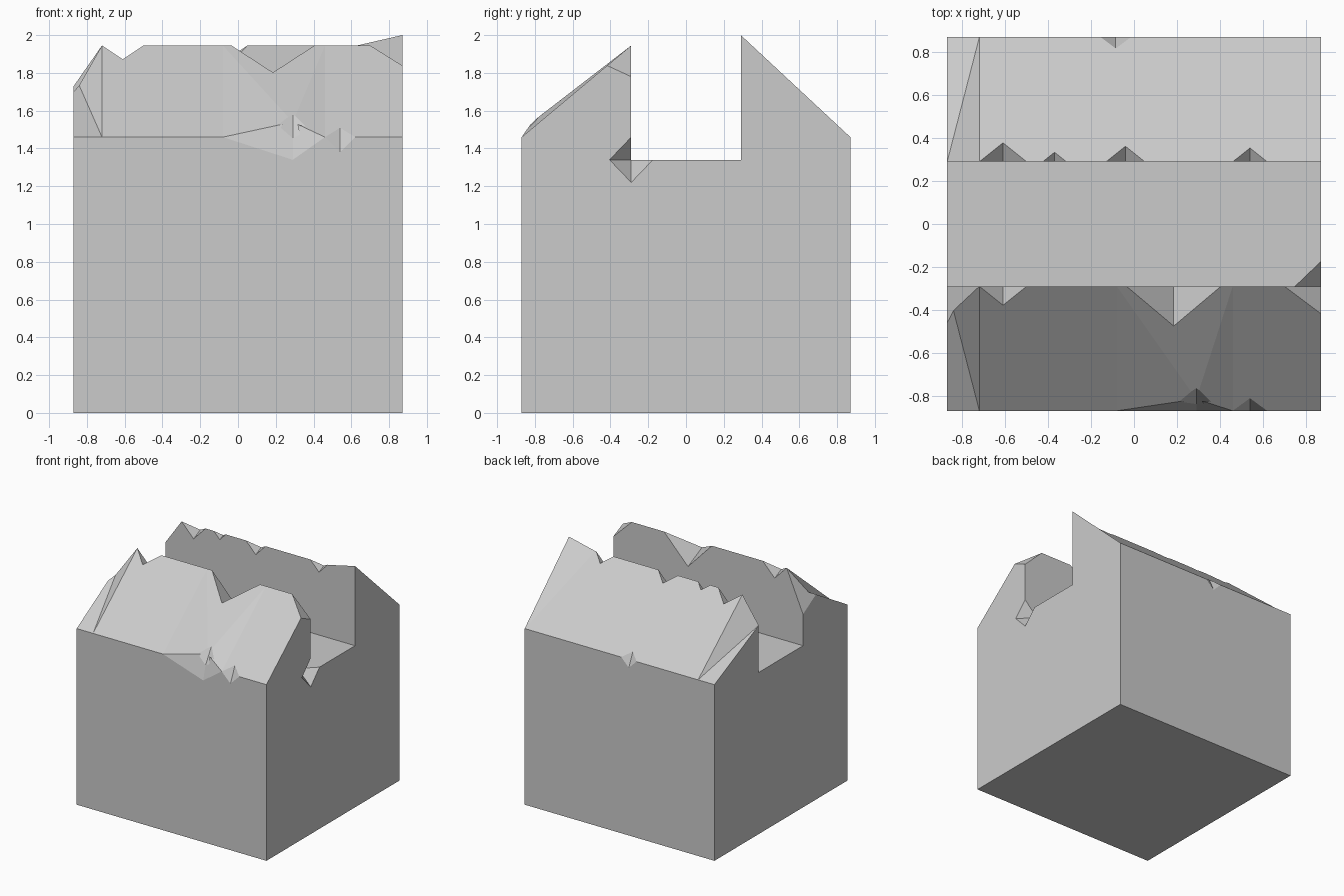
import bpy, bmesh
from mathutils import Vector as V

if "Cube" in bpy.data.objects:
    bpy.data.objects.remove(bpy.data.objects["Cube"])

W, G, FLOOR, EAVE, RIDGE = 0.87, 0.29, 1.34, 1.46, 1.945


def mesh_object(name, bm):
    bmesh.ops.recalc_face_normals(bm, faces=bm.faces)
    me = bpy.data.meshes.new(name)
    bm.to_mesh(me)
    bm.free()
    ob = bpy.data.objects.new(name, me)
    bpy.context.collection.objects.link(ob)
    return ob


# Grooved block: cross-sections along x
# (x, front eave y, front eave z, front ridge z, back ridge z)
sections = [
    (-W, -W, EAVE, 1.80, 1.73),
    (-0.72, -W, EAVE, RIDGE, RIDGE),
    (-0.61, -W, EAVE, RIDGE, RIDGE),
    (-0.08, -W, EAVE, RIDGE, RIDGE),
    (0.29, -0.815, 1.54, RIDGE, RIDGE),
    (0.46, -W, EAVE, RIDGE, RIDGE),
    (0.63, -W, EAVE, RIDGE, RIDGE),
    (W, -W, EAVE, RIDGE, 2.0),
]
bm = bmesh.new()
rings = []
for x, ey, ez, fz, bz in sections:
    profile = [(-W, 0), (-W, FLOOR), (ey, ez), (-G, fz), (-G, FLOOR),
               (G, FLOOR), (G, bz), (W, EAVE), (W, 0)]
    rings.append([bm.verts.new((x, y, z)) for y, z in profile])
n = len(rings[0])
for a, b in zip(rings, rings[1:]):
    for i in range(n):
        j = (i + 1) % n
        quad = bm.faces.new((a[i], a[j], b[j], b[i]))
        bmesh.ops.triangulate(bm, faces=[quad])
bm.faces.new(rings[0])
bm.faces.new(rings[-1])
block = mesh_object("grooved_block", bm)


# Cut a convex hull out of the block
def carve(points):
    hull = bmesh.new()
    verts = [hull.verts.new(p) for p in points]
    bmesh.ops.convex_hull(hull, input=verts)
    cutter = mesh_object("chip_cutter", hull)
    cutter.hide_render = True
    mod = block.modifiers.new("chip", 'BOOLEAN')
    mod.operation = 'DIFFERENCE'
    mod.solver = 'EXACT'
    mod.object = cutter
    bpy.context.view_layer.objects.active = block
    bpy.ops.object.modifier_apply(modifier=mod.name)
    bpy.data.objects.remove(cutter)


# Two-sided nick across an edge; t1 and t2 are its tips on the two faces
def nick(x, y, z, r, t1, t2):
    c = V((x, y, z))
    t1, t2 = c + V((0, *t1)), c + V((0, *t2))
    mid = (t1 + t2) / 2
    out = (t1 - t2) * 0.3
    ends = [mid + (c + V((s * r, 0, 0)) - mid) * 1.2 for s in (-1, 1)]
    carve([t1 + out, t2 - out] + ends)


# Flat chip off a corner
def corner(tip, pts):
    pts = [V(p) for p in pts]
    mid = sum(pts, V()) / 3
    tip = V(tip)
    carve([mid + (p - mid) * 1.3 for p in pts] + [tip + (tip - mid) * 0.6])


# Nicks along the two ridges: side, x, radius
for side, x, r in [(-1, -0.61, 0.11), (-1, 0.185, 0.225 - 0.005),
                   (1, -0.61, 0.11), (1, -0.37, 0.055),
                   (1, -0.04, 0.09), (1, 0.54, 0.08)]:
    run = 0.8 * r
    nick(x, side * G, RIDGE, r, (side * run, -run * 0.836), (0, -r * 1.05))

# Nicks along the eaves
nick(0.54, -W, EAVE, 0.08, (0.06, 0.052), (0, -0.08))
nick(0.29, -0.815, 1.54, 0.075, (0.05, 0.038), (-0.02, -0.08))
nick(-0.085, W, EAVE, 0.07, (-0.053, 0.045), (0, -0.07))

# Chipped ends of the front ridge
corner((-W, -G, 1.80), [(-0.72, -G, RIDGE), (-W, -0.46, 1.70), (-W, -G, 1.60)])
corner((W, -G, RIDGE), [(0.70, -G, RIDGE), (W, -0.42, 1.84), (W, -G, 1.78)])

# Pointed dent at the right end of the groove
apex = V((0.75, -G, FLOOR))
carve([apex] + [apex + V((0.24, dy, dz)) for dy, dz in
                ((-0.23, 0), (0.23, 0), (0, 0.24), (0, -0.24))])
